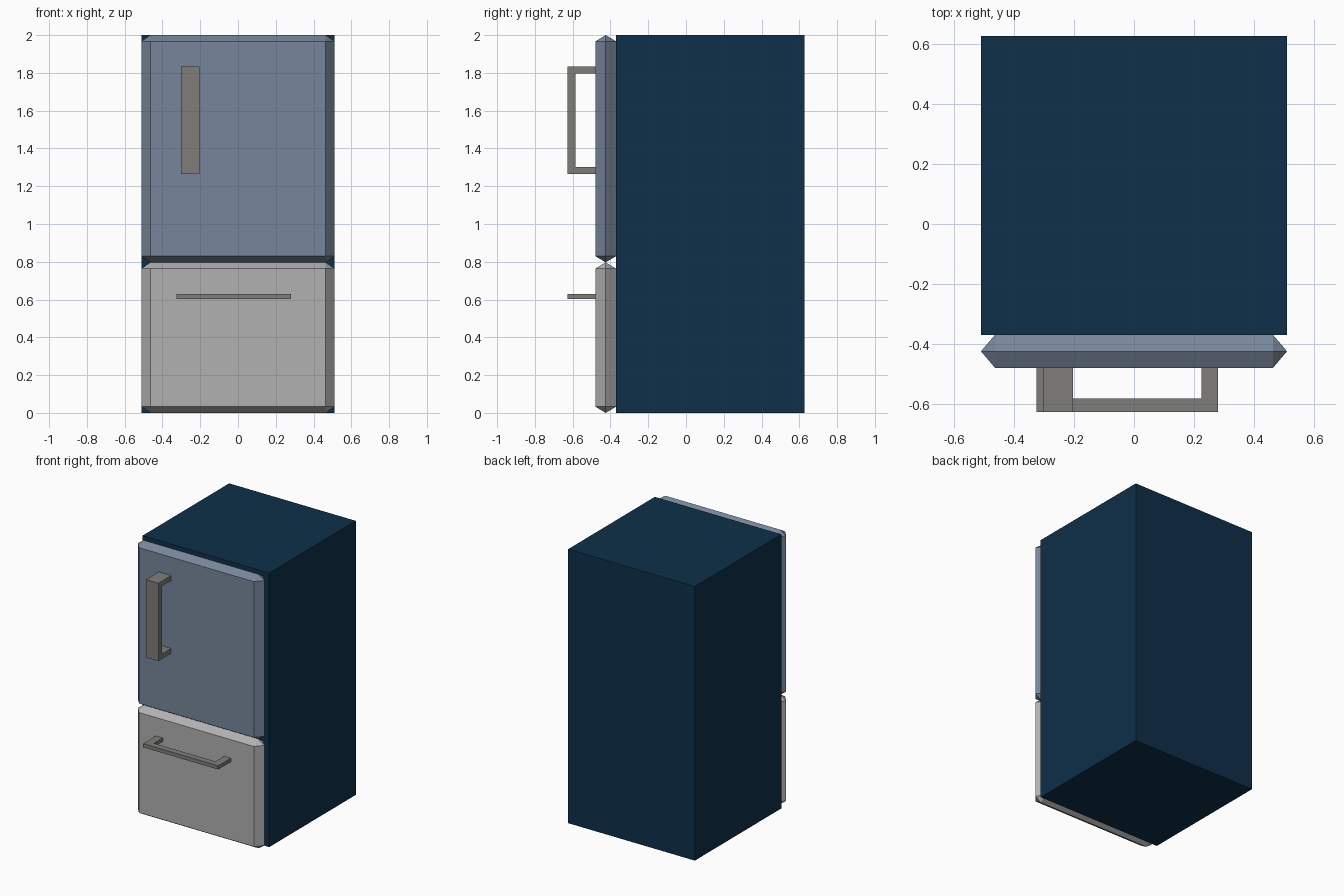
import bpy, bmesh
from mathutils import Vector

if "Cube" in bpy.data.objects:
    bpy.data.objects.remove(bpy.data.objects["Cube"], do_unlink=True)


def material(name, rgb):
    m = bpy.data.materials.new(name)
    m.use_nodes = True
    m.diffuse_color = (*rgb, 1)
    m.node_tree.nodes["Principled BSDF"].inputs["Base Color"].default_value = (*rgb, 1)
    return m


navy = material("navy", (0.0044, 0.029, 0.067))
slate = material("slate blue", (0.185, 0.24, 0.325))
silver = material("silver grey", (0.44, 0.44, 0.44))
steel = material("warm steel", (0.215, 0.208, 0.195))


def finish(name, bm, mat):
    bmesh.ops.recalc_face_normals(bm, faces=bm.faces)
    mesh = bpy.data.meshes.new(name)
    bm.to_mesh(mesh)
    bm.free()
    mesh.materials.append(mat)
    obj = bpy.data.objects.new(name, mesh)
    bpy.context.collection.objects.link(obj)


def box(name, low, high, mat):
    bm = bmesh.new()
    bmesh.ops.create_cube(bm, size=1)
    low, high = Vector(low), Vector(high)
    for v in bm.verts:
        v.co = (low + high) / 2 + v.co * (high - low)
    finish(name, bm, mat)


def door(name, z0, z1, mat):
    """Panel whose chamfers meet in a ridge halfway through its thickness."""
    front, back, half = -0.48, -0.37, 0.511
    dx, dz, mid = 0.047, 0.033, (front + back) / 2
    bm = bmesh.new()
    for x in (-1, 1):
        for z, inner in ((z0, z0 + dz), (z1, z1 - dz)):
            bm.verts.new((x * (half - dx), front, inner))
            bm.verts.new((x * (half - dx), back, inner))
            bm.verts.new((x * half, mid, inner))
            bm.verts.new((x * (half - dx), mid, z))
    bmesh.ops.convex_hull(bm, input=bm.verts)
    bmesh.ops.dissolve_limit(bm, angle_limit=0.01, verts=bm.verts, edges=bm.edges)
    finish(name, bm, mat)


def handle(name, start, end, leg, grip, place, thickness):
    """U-shaped bar: a profile along the door, extruded across it."""
    outer, root = -0.628, -0.48
    profile = [(start, root), (start, outer), (end, outer), (end, root),
               (end - leg, root), (end - leg, outer + grip),
               (start + leg, outer + grip), (start + leg, root)]
    bm = bmesh.new()
    face = bm.faces.new([bm.verts.new(place(a, y)) for a, y in profile])
    swept = bmesh.ops.extrude_face_region(bm, geom=[face])["geom"]
    moved = [g for g in swept if isinstance(g, bmesh.types.BMVert)]
    bmesh.ops.translate(bm, verts=moved, vec=thickness)
    finish(name, bm, steel)


# Cabinet
box("cabinet", (-0.511, -0.37, 0), (0.511, 0.628, 2), navy)

# Doors
door("upper_door", 0.797, 2, slate)
door("lower_drawer_door", 0, 0.797, silver)

# Handles
handle("upper_handle", 1.265, 1.833, 0.036, 0.042,
       lambda a, y: (-0.303, y, a), (0.1, 0, 0))
handle("drawer_handle", -0.326, 0.28, 0.055, 0.046,
       lambda a, y: (a, y, 0.603), (0, 0, 0.027))
